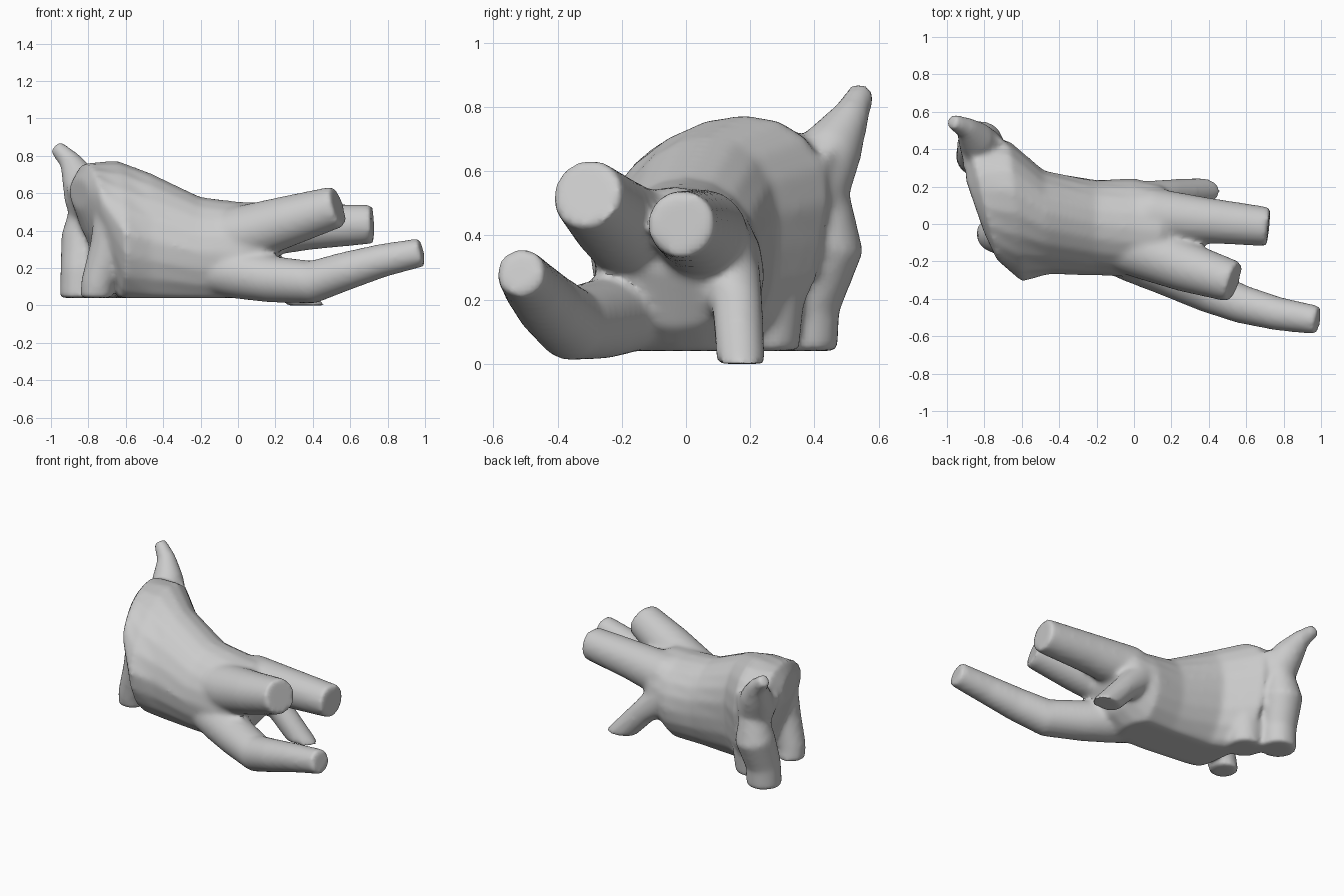
import bpy
import bmesh
from math import cos, sin, pi, radians
from mathutils import Vector

SIDES = 20
GROUND = 0.04
ANGLES = [2 * pi * k / SIDES for k in range(SIDES)]

cube = bpy.data.objects.get("Cube")
if cube:
    bpy.data.objects.remove(cube, do_unlink=True)

grey = bpy.data.materials.new("plain_grey")
grey.use_nodes = True
colour = (0.6, 0.6, 0.6, 1)
grey.diffuse_color = colour
grey.node_tree.nodes["Principled BSDF"].inputs["Base Color"].default_value = colour


def loft(name, rings, clip=None):
    """Skin a list of rings, cap both ends and optionally cut flat at a height."""
    bm = bmesh.new()
    loops = [[bm.verts.new(p) for p in ring] for ring in rings]
    for a, b in zip(loops, loops[1:]):
        for i in range(SIDES):
            j = (i + 1) % SIDES
            bm.faces.new((a[i], a[j], b[j], b[i]))
    bm.faces.new(loops[0])
    bm.faces.new(loops[-1])
    if clip is not None:
        geom = bm.verts[:] + bm.edges[:] + bm.faces[:]
        bmesh.ops.bisect_plane(bm, geom=geom, plane_co=(0, 0, clip),
                               plane_no=(0, 0, 1), clear_inner=True)
        bmesh.ops.holes_fill(bm, edges=[e for e in bm.edges if e.is_boundary])
    bmesh.ops.recalc_face_normals(bm, faces=bm.faces[:])
    mesh = bpy.data.meshes.new(name)
    bm.to_mesh(mesh)
    bm.free()
    mesh.materials.append(grey)
    obj = bpy.data.objects.new(name, mesh)
    bpy.context.collection.objects.link(obj)
    return obj


def limb(name, path, clip=None):
    """Round tube along (x, y, z, radius) points, carried along without twist."""
    pts = [Vector(p[:3]) for p in path]
    side = (pts[1] - pts[0]).orthogonal()
    rings = []
    for i, p in enumerate(path):
        axis = (pts[min(i + 1, len(pts) - 1)] - pts[max(i - 1, 0)]).normalized()
        side = (side - axis * side.dot(axis)).normalized()
        up = axis.cross(side)
        rings.append([pts[i] + p[3] * (cos(t) * side + sin(t) * up) for t in ANGLES])
    return loft(name, rings, clip)


def trunk(name, sections, clip):
    """Upright ovals from a front to a back point, low to high; tops lean back."""
    rings = []
    for xf, yf, xb, yb, low, high, lean in sections:
        front, back = Vector((xf, yf, 0)), Vector((xb, yb, 0))
        mid, half = (front + back) / 2, (back - front) / 2
        ring = []
        for t in ANGLES:
            p = mid + half * cos(t) + half.normalized() * lean * max(sin(t), 0)
            p.z = (low + high) / 2 + sin(t) * (high - low) / 2
            ring.append(p)
        rings.append(ring)
    return loft(name, rings, clip)


# Trunk with a raised, slanted rump that overhangs behind the hind legs
body = trunk("body", [
    (-.80, -.05, -.90, .24, .52, .68, .03),
    (-.73, -.20, -.87, .40, .38, .76, .08),
    (-.60, -.31, -.67, .43, .0, .775, .12),
    (-.46, -.27, -.48, .28, -.01, .71, .06),
    (-.20, -.275, -.20, .235, -.01, .58, .02),
    (.00, -.285, .00, .245, .0, .555, 0),
    (.14, -.28, .14, .21, .11, .55, 0),
    (.23, -.20, .23, .14, .28, .50, 0)], GROUND)

# Hind legs, haunch, tail, and the four forward limbs
parts = [
    limb("back_hind_leg", [(-.78, .34, .62, .14), (-.81, .42, .48, .10),
                           (-.82, .43, .37, .125), (-.84, .37, .18, .11),
                           (-.845, .36, -.03, .11)], GROUND),
    limb("haunch", [(-.67, .24, .55, .13), (-.67, .25, .3, .13),
                    (-.68, .24, -.03, .105)], GROUND),
    limb("front_hind_leg", [(-.63, -.06, .50, .14), (-.69, -.07, .30, .105),
                            (-.75, -.06, .12, .09), (-.765, -.04, -.03, .085)], GROUND),
    limb("tail", [(-.81, .40, .57, .12), (-.85, .46, .68, .095),
                  (-.90, .515, .775, .058), (-.975, .55, .85, .04)]),
    limb("upper_limb", [(-.20, -.07, .34, .14), (.05, -.14, .385, .155),
                        (.28, -.23, .455, .135), (.535, -.31, .53, .112)]),
    limb("middle_limb", [(-.15, .03, .36, .13), (.10, .05, .40, .145),
                         (.38, .02, .42, .123), (.72, -.015, .435, .105)]),
    limb("lower_limb", [(-.22, -.10, .20, .12), (0, -.18, .17, .135),
                        (.18, -.26, .14, .125), (.40, -.36, .125, .115),
                        (.58, -.43, .185, .103), (.77, -.48, .24, .09),
                        (.985, -.515, .285, .077)], .01),
    limb("short_leg", [(.0, .09, .36, .13), (.10, .13, .27, .105),
                       (.20, .16, .18, .08), (.42, .175, -.06, .074)], 0.0),
]

# Fuse the parts into one skin with soft joins
bpy.ops.object.select_all(action='DESELECT')
for obj in parts + [body]:
    obj.select_set(True)
bpy.context.view_layer.objects.active = body
bpy.ops.object.join()

fuse = body.modifiers.new("fuse", 'REMESH')
fuse.mode = 'VOXEL'
fuse.voxel_size = 0.016
soften = body.modifiers.new("soften", 'SMOOTH')
soften.factor = 0.5
soften.iterations = 9
for name in ("fuse", "soften"):
    bpy.ops.object.modifier_apply(modifier=name)

body.data.materials.clear()
body.data.materials.append(grey)
bpy.ops.object.shade_smooth_by_angle(angle=radians(50))
